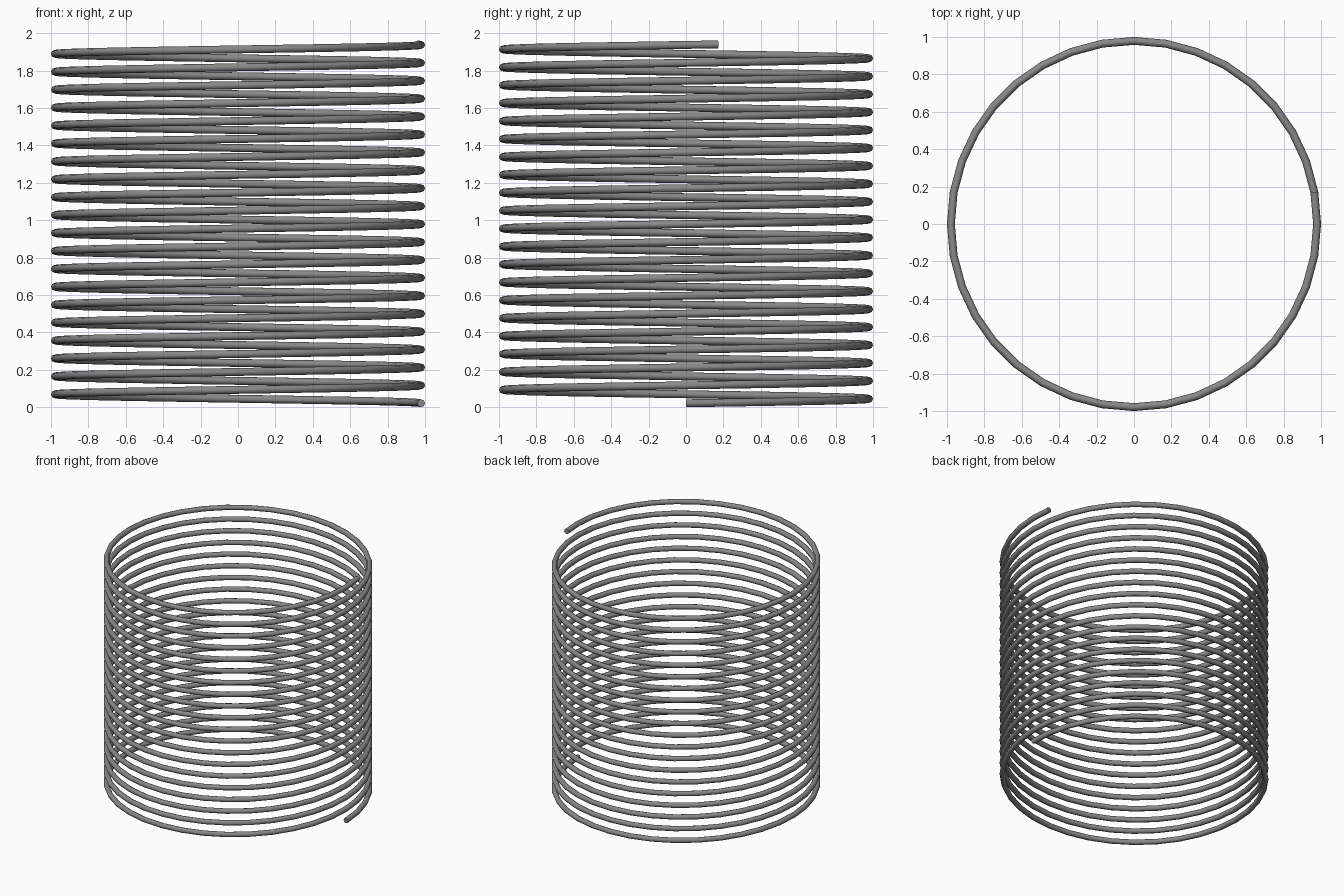
import bpy, bmesh
from math import sin, cos, pi
from mathutils import Vector

cube = bpy.data.objects.get("Cube")
if cube:
    bpy.data.objects.remove(cube)

WIRE = 0.021              # wire radius
RADIUS = 1.0 - WIRE       # coil centreline radius
PITCH = 0.0958            # rise per turn
STEPS = 36                # segments per turn
TURNS = 20
SIDES = 8                 # sides of the wire

steel = bpy.data.materials.new("grey steel")
steel.use_nodes = True
colour = (0.25, 0.25, 0.25, 1)
steel.diffuse_color = colour
steel.node_tree.nodes["Principled BSDF"].inputs["Base Color"].default_value = colour

bm = bmesh.new()


def wire_ring(step):
    """Upright ring of wire vertices at one step along the helix."""
    angle = 2 * pi * step / STEPS
    outward = Vector((cos(angle), sin(angle), 0))
    centre = outward * RADIUS + Vector((0, 0, WIRE + PITCH * step / STEPS))
    ring = []
    for i in range(SIDES):
        a = 2 * pi * i / SIDES
        ring.append(bm.verts.new(centre + outward * WIRE * cos(a) + Vector((0, 0, WIRE * sin(a)))))
    return ring


# Sweep the wire; the coil ends one segment past a full turn
rings = [wire_ring(s) for s in range(TURNS * STEPS + 2)]
for a, b in zip(rings, rings[1:]):
    for i in range(SIDES):
        j = (i + 1) % SIDES
        bm.faces.new((a[i], b[i], b[j], a[j]))

# Flat wire ends
bm.faces.new(rings[0])
bm.faces.new(rings[-1][::-1])
bmesh.ops.recalc_face_normals(bm, faces=bm.faces)

mesh = bpy.data.meshes.new("coil_spring")
bm.to_mesh(mesh)
bm.free()
mesh.materials.append(steel)
coil = bpy.data.objects.new("coil_spring", mesh)
bpy.context.collection.objects.link(coil)

# Smooth wire with crisp ends
bpy.ops.object.select_all(action='DESELECT')
coil.select_set(True)
bpy.context.view_layer.objects.active = coil
bpy.ops.object.shade_smooth_by_angle(angle=pi / 3)
